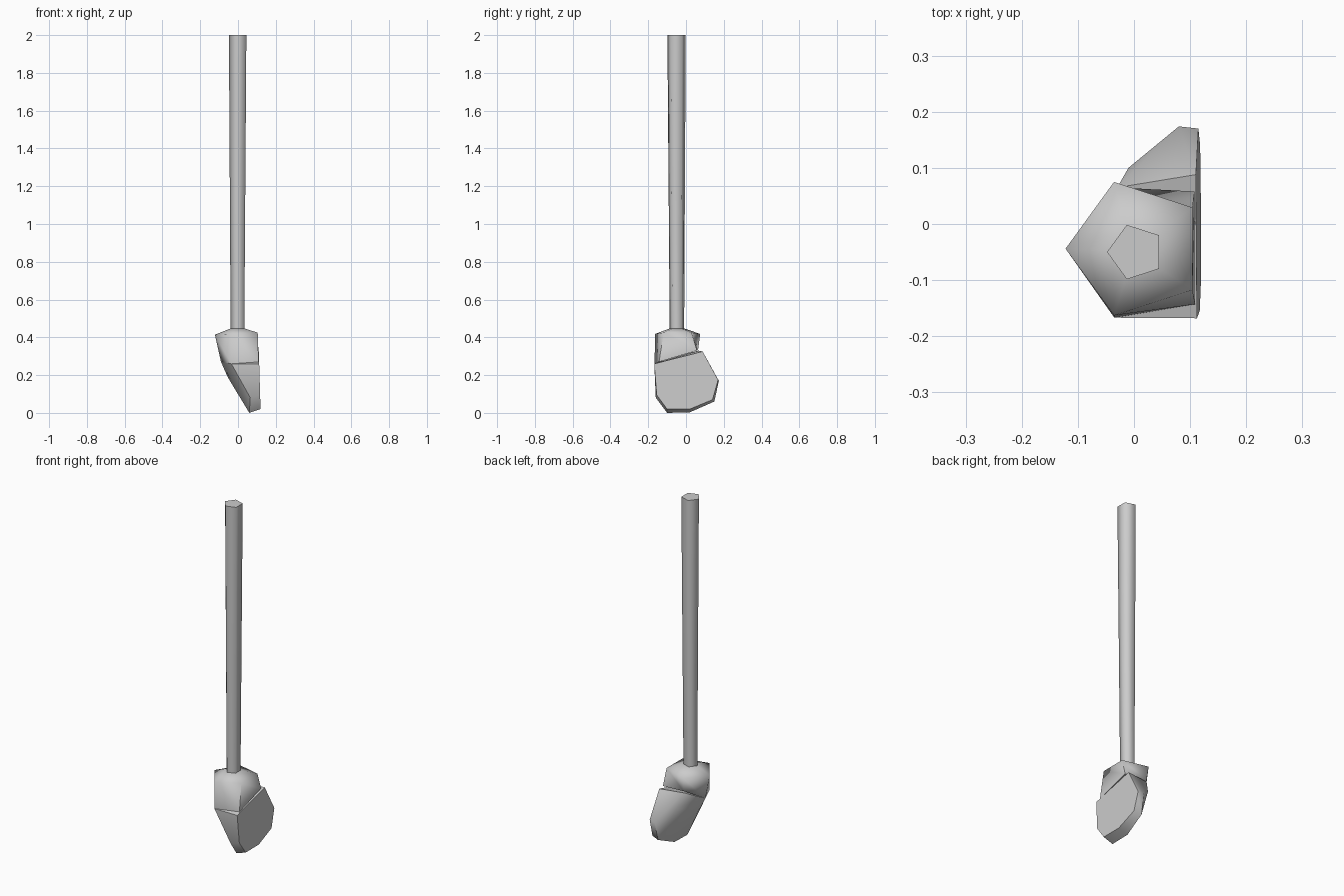
import bpy, bmesh, math
from mathutils import Vector

cube = bpy.data.objects.get("Cube")
if cube:
    bpy.data.objects.remove(cube, do_unlink=True)

grey = bpy.data.materials.new("plain_grey")
grey.use_nodes = True
grey.diffuse_color = (0.6, 0.6, 0.6, 1)
grey.node_tree.nodes["Principled BSDF"].inputs["Base Color"].default_value = (0.6, 0.6, 0.6, 1)


def finish(bm, name, angle):
    bmesh.ops.recalc_face_normals(bm, faces=bm.faces)
    mesh = bpy.data.meshes.new(name)
    bm.to_mesh(mesh)
    bm.free()
    obj = bpy.data.objects.new(name, mesh)
    bpy.context.collection.objects.link(obj)
    mesh.materials.append(grey)
    bpy.ops.object.select_all(action='DESELECT')
    obj.select_set(True)
    bpy.context.view_layer.objects.active = obj
    bpy.ops.object.shade_smooth_by_angle(angle=math.radians(angle))
    return obj


def pentagon(cx, cy, z, radius, tilt=0.0):
    """Five corners, the first pointing to -x; tilt raises the +x side."""
    pts = []
    for i in range(5):
        a = math.pi - i * math.tau / 5
        x = radius * math.cos(a)
        pts.append(Vector((cx + x, cy + radius * math.sin(a), z + tilt * x)))
    return pts


def loft(name, rings, angle):
    bm = bmesh.new()
    loops = [[bm.verts.new(p) for p in ring] for ring in rings]
    for a, b in zip(loops, loops[1:]):
        for i in range(5):
            j = (i + 1) % 5
            bm.faces.new((a[i], a[j], b[j], b[i]))
    bm.faces.new(loops[0])
    bm.faces.new(loops[-1])
    return finish(bm, name, angle)


# Neck: the lower end of the collar, cut at a slant
neck = [(-0.09, -0.05, 0.27), (-0.03, 0.065, 0.34), (0.108, 0.058, 0.33),
        (0.109, -0.143, 0.27), (-0.035, -0.167, 0.26)]
rim = pentagon(0.003, -0.044, 0.42, 0.125, 0.05)

# Shaft flares gently from the collar to the top; collar roof slopes up to it
loft("shaft", [pentagon(0.001, -0.048, 0.43, 0.04),
               pentagon(0.003, -0.05, 2.0, 0.051)], 75)
loft("collar", [neck, rim, pentagon(0.001, -0.048, 0.447, 0.04)], 75)

# Head: flat striking face on +x, tapering back into the neck
face = [(-0.168, 0.26), (0.088, 0.325), (0.17, 0.175), (0.14, 0.07),
        (0.02, 0.02), (-0.1, 0.02), (-0.155, 0.095)]
points = [(0.12 - 0.03 * z, y, z) for y, z in face]
points += [neck[0], neck[4], (-0.03, 0.065, 0.33),
           (-0.055, -0.03, 0.19), (-0.01, 0.1, 0.25), (0.08, 0.174, 0.17),
           (0.075, 0.15, 0.06), (0.06, 0.02, 0.003), (0.06, -0.1, 0.0),
           (0.065, -0.16, 0.08)]
bm = bmesh.new()
for p in points:
    bm.verts.new(p)
hull = bmesh.ops.convex_hull(bm, input=bm.verts)
bmesh.ops.delete(bm, geom=[v for v in bm.verts if not v.link_faces], context='VERTS')
bmesh.ops.dissolve_limit(bm, angle_limit=math.radians(1), verts=bm.verts, edges=bm.edges)
finish(bm, "head", 50)
